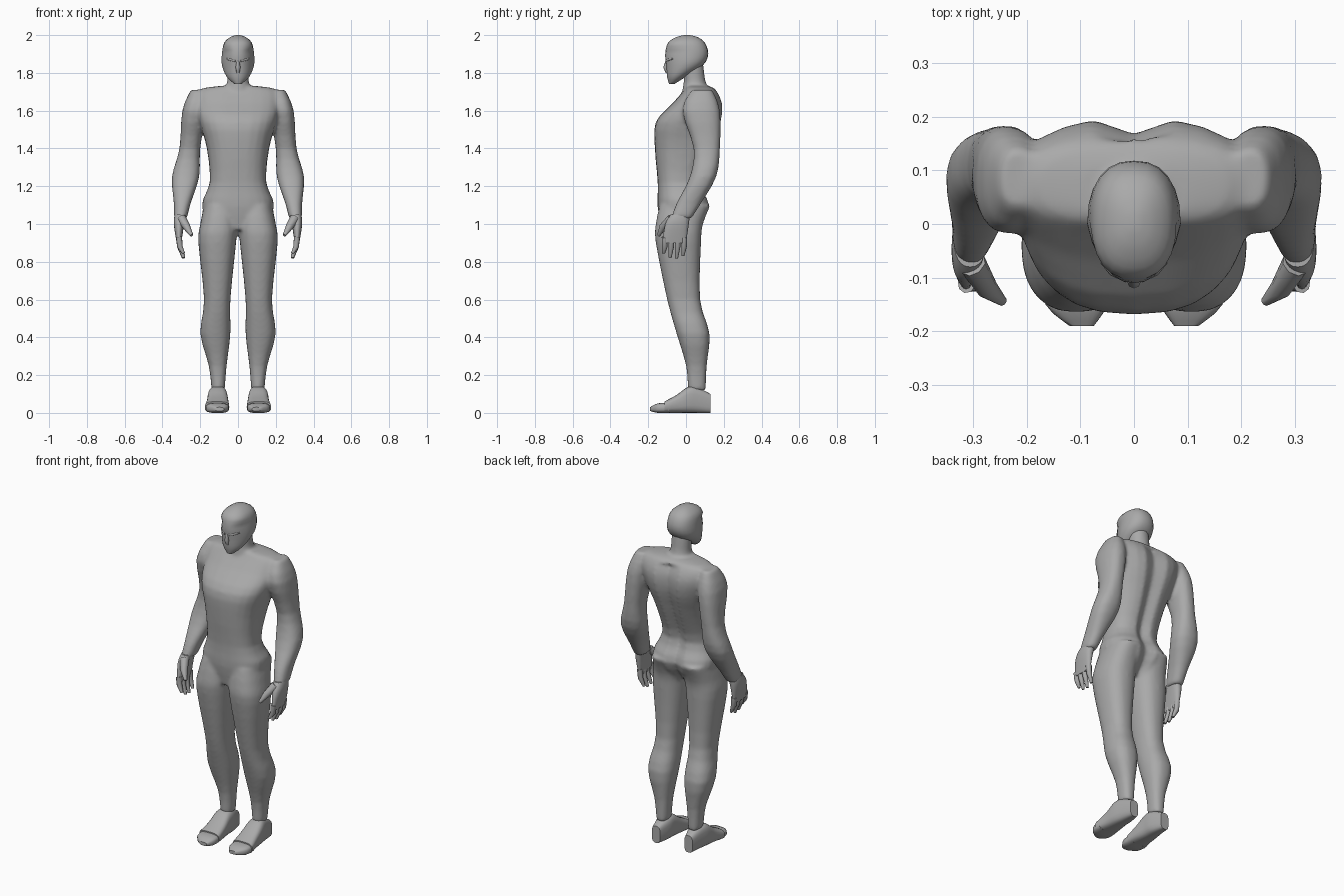
import bpy, bmesh, math
from mathutils import Vector

cube = bpy.data.objects.get("Cube")
if cube:
    bpy.data.objects.remove(cube, do_unlink=True)

GREY = (.4, .4, .4, 1)
skin = bpy.data.materials.new("plain grey")
skin.use_nodes = True
skin.diffuse_color = GREY
skin.node_tree.nodes["Principled BSDF"].inputs["Base Color"].default_value = GREY


def flow(rings, steps=3):
    """Ease smoothly through a few key rings with a Catmull-Rom curve."""
    padded = [rings[0], *rings, rings[-1]]
    result = []
    for before, start, end, after in zip(padded, padded[1:], padded[2:], padded[3:]):
        for step in range(steps):
            t = step / steps
            result.append([b + t * (c - a + t * (2*a - 5*b + 4*c - d + t * (3*(b - c) + d - a))) / 2
                           for a, b, c, d in zip(before, start, end, after)])
    return result + [rings[-1]]


def skin_loops(bm, loops):
    """Join rings of points into a closed, capped tube."""
    loops = [[bm.verts.new(point) for point in loop] for loop in loops]
    for low, high in zip(loops, loops[1:]):
        for i in range(len(low)):
            bm.faces.new((low[i - 1], low[i], high[i], high[i - 1]))
    bm.faces.new(loops[0])
    bm.faces.new(loops[-1])


def loft(bm, rings, axis="z", side=1, sides=24, power=.85, shape=None):
    """Loft rounded sections: position, then the extent in x and in the other direction."""
    loops = []
    for place, left, right, low, high in flow(rings):
        loop = []
        for i in range(sides):
            angle = math.tau * i / sides
            u, v = (math.copysign(abs(wave) ** power, wave)
                    for wave in (math.cos(angle), math.sin(angle)))
            x = (left + right + u * (right - left)) / 2
            other = (low + high + v * (high - low)) / 2
            point = Vector((x, other, place) if axis == "z" else (x, place, other))
            if shape:
                shape(point, v)
            point.x *= side
            loop.append(point)
        loops.append(loop)
    skin_loops(bm, loops)


def symmetric(rings):
    """Turn a half width into an extent on both sides of the middle."""
    return [(place, -half, half, front, back) for place, half, front, back in rings]


def tube(bm, points, radii, sides=8):
    """Make a round tapering tube along a short path."""
    points = [Vector(point) for point in points]
    turn = (points[-1] - points[0]).to_track_quat("Z", "Y")
    circle = [Vector((math.cos(math.tau * i / sides), math.sin(math.tau * i / sides), 0))
              for i in range(sides)]
    skin_loops(bm, [[point + turn @ (corner * radius) for corner in circle]
                    for point, radius in zip(points, radii)])


def finish(bm, name, mirror=False, fuse=False):
    """Turn the mesh into a smooth-shaded object."""
    bmesh.ops.recalc_face_normals(bm, faces=bm.faces)
    mesh = bpy.data.meshes.new(name)
    bm.to_mesh(mesh)
    bm.free()
    obj = bpy.data.objects.new(name, mesh)
    bpy.context.collection.objects.link(obj)
    mesh.materials.append(skin)
    if mirror:
        obj.modifiers.new("Mirror", "MIRROR")
    if fuse:
        remesh = obj.modifiers.new("Fuse", "REMESH")
        remesh.mode = "VOXEL"
        remesh.voxel_size = .01
        remesh.use_smooth_shade = True
        relax = obj.modifiers.new("Relax", "SMOOTH")
        relax.factor = .5
        relax.iterations = 8
    else:
        bpy.ops.object.select_all(action="DESELECT")
        obj.select_set(True)
        bpy.context.view_layer.objects.active = obj
        bpy.ops.object.shade_smooth_by_angle(angle=math.radians(50))


# Torso, neck, legs and arms fused into one skin
def spine_groove(point, v):
    if v > .99 and point.z < 1.7:
        point.y -= .03


body = bmesh.new()
torso = [(.97, .07, -.13, .05), (1.09, .19, -.15, .13), (1.22, .15, -.15, .08),
         (1.4, .165, -.165, .14), (1.54, .205, -.16, .19), (1.64, .225, -.07, .195),
         (1.71, .21, -.01, .16), (1.73, .1, 0, .12)]
loft(body, symmetric(torso), power=.8, shape=spine_groove)
tube(body, [(0, .05, 1.66), (0, .045, 1.76), (0, .035, 1.86)], [.08, .057, .055], sides=16)

leg = [(.12, .07, .14, .01, .105), (.25, .06, .155, 0, .11), (.42, .04, .2, -.05, .125),
       (.6, .04, .18, -.1, .075), (.9, .01, .21, -.16, .08), (1, .004, .2, -.16, .09),
       (1.1, .01, .18, -.14, .13)]
arm = [(1.03, .27, .34, -.08, .03), (1.11, .25, .34, -.05, .08), (1.25, .205, .35, .02, .16),
       (1.4, .2, .31, .04, .18), (1.6, .17, .295, -.02, .18), (1.71, .18, .25, .03, .14)]
for side in (1, -1):
    loft(body, leg, side=side)
    loft(body, arm, side=side)
finish(body, "body", fuse=True)


# Head with a narrow face and a jaw cut up towards the nape
def narrow_face(point, v):
    if v < 0 and point.z < 1.94:
        point.x *= 1 + v / 4


head = bmesh.new()
skull = [(1.742, .02, -.09, -.06), (1.78, .06, -.1, 0), (1.84, .085, -.105, .09),
         (1.9, .085, -.11, .118), (1.96, .073, -.095, .1), (1.99, .04, -.05, .06),
         (2, .01, -.01, .02)]
loft(head, symmetric(skull), shape=narrow_face)
finish(head, "head")

nose = bmesh.new()
tube(nose, [(0, -.1, 1.87), (0, -.107, 1.83), (0, -.1, 1.8)], [.006, .013, .008])
finish(nose, "nose")

brow = bmesh.new()
tube(brow, [(.012, -.104, 1.863), (.04, -.09, 1.87), (.06, -.07, 1.875)], [.006, .007, .004])
finish(brow, "brow", mirror=True)

# Hand: palm, four fingers and a thumb
hand = bmesh.new()
palm = [(.9, .3, .325, -.125, 0), (1, .285, .34, -.11, .015), (1.05, .275, .335, -.08, .02)]
loft(hand, palm)
for finger, tip in enumerate((.845, .822, .818, .832)):
    y = -.112 + .034 * finger
    tube(hand, [(.312, y, .93), (.308, y, .88), (.288, y - .006, tip)], [.017, .015, .008])
tube(hand, [(.3, -.075, 1.03), (.272, -.122, .985), (.245, -.145, .94)], [.026, .02, .009])
finish(hand, "hand", mirror=True)

# Shoe with a raised collar, and a separate lower toe cap
shoe = bmesh.new()
upper = [(.13, .08, .135, 0, .1), (.06, .06, .15, 0, .135), (.01, .056, .16, 0, .137),
         (-.05, .05, .165, 0, .095), (-.115, .046, .176, 0, .06)]
loft(shoe, upper, axis="y", power=.65)
finish(shoe, "shoe", mirror=True)

toe_cap = bmesh.new()
cap = [(-.09, .05, .17, 0, .054), (-.15, .05, .165, 0, .05), (-.19, .075, .12, .01, .03)]
loft(toe_cap, cap, axis="y", power=.65)
finish(toe_cap, "toe_cap", mirror=True)
